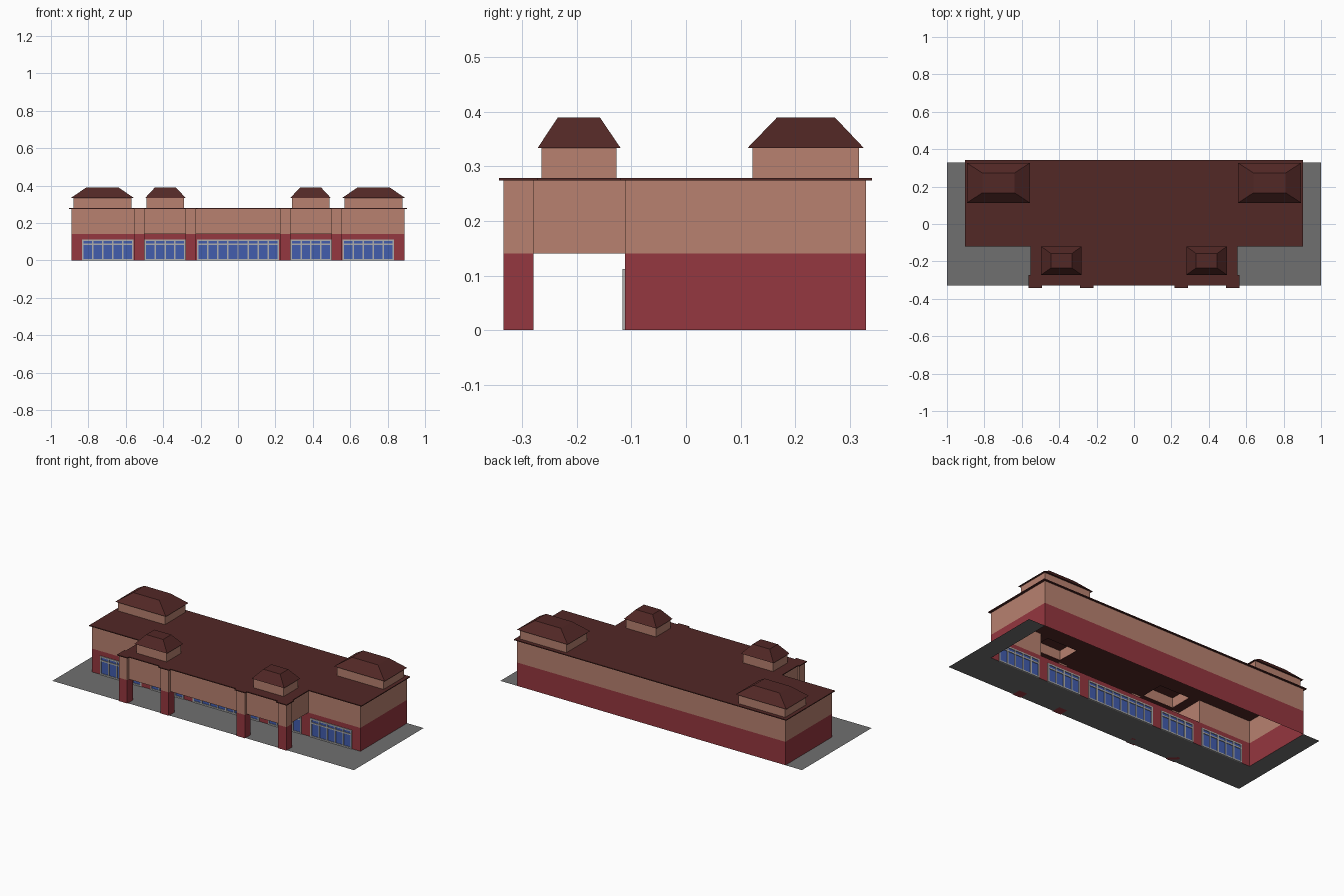
import bpy, bmesh

if "Cube" in bpy.data.objects:
    bpy.data.objects.remove(bpy.data.objects["Cube"])


def mat(name, rgb):
    m = bpy.data.materials.new(name)
    m.diffuse_color = (*rgb, 1)
    m.use_nodes = True
    m.node_tree.nodes["Principled BSDF"].inputs["Base Color"].default_value = m.diffuse_color
    return m


TAN = mat("tan_plaster", (0.48, 0.22, 0.16))
RED = mat("red_brick", (0.30, 0.038, 0.05))
ROOF = mat("dark_roof", (0.085, 0.021, 0.019))
BLUE = mat("blue_glass", (0.055, 0.11, 0.42))
FRAME = mat("window_frame", (0.42, 0.42, 0.42))
PAVE = mat("paving", (0.16, 0.16, 0.16))


def finish(name, bm, m):
    me = bpy.data.meshes.new(name)
    bm.to_mesh(me)
    bm.free()
    me.materials.append(m)
    ob = bpy.data.objects.new(name, me)
    bpy.context.collection.objects.link(ob)
    return ob


def frustum(bm, bottom, top, z0, z1):
    """Closed block between two rectangles (x0, x1, y0, y1)."""
    def ring(r, z):
        return [bm.verts.new(p) for p in ((r[0], r[2], z), (r[1], r[2], z),
                                          (r[1], r[3], z), (r[0], r[3], z))]
    a, b = ring(bottom, z0), ring(top, z1)
    bm.faces.new(a[::-1])
    bm.faces.new(b)
    for i in range(4):
        j = (i + 1) % 4
        bm.faces.new((a[i], a[j], b[j], b[i]))


def box(bm, x0, x1, y0, y1, z0, z1):
    frustum(bm, (x0, x1, y0, y1), (x0, x1, y0, y1), z0, z1)


def sheet(name, us, vs, keep, place, m, thick=0):
    """Sheet made of grid cells, skipping the ones not kept; optional thickness."""
    us, vs = sorted(set(us)), sorted(set(vs))
    bm = bmesh.new()
    for u0, u1 in zip(us, us[1:]):
        for v0, v1 in zip(vs, vs[1:]):
            if keep((u0 + u1) / 2, (v0 + v1) / 2):
                bm.faces.new([bm.verts.new(place(u, v)) for u, v in
                              ((u0, v0), (u1, v0), (u1, v1), (u0, v1))])
    bmesh.ops.remove_doubles(bm, verts=bm.verts[:], dist=1e-5)
    if thick:
        r = bmesh.ops.extrude_face_region(bm, geom=bm.faces[:], use_keep_orig=True)
        up = [e for e in r["geom"] if isinstance(e, bmesh.types.BMVert)]
        bmesh.ops.translate(bm, verts=up, vec=(0, 0, thick))
        bmesh.ops.recalc_face_normals(bm, faces=bm.faces[:])
    return finish(name, bm, m)


def wall(name, path, z0, z1, m, closed=False):
    bm = bmesh.new()
    rows = [(bm.verts.new((x, y, z0)), bm.verts.new((x, y, z1))) for x, y in path]
    nxt = rows[1:] + (rows[:1] if closed else [])
    for a, b in zip(rows, nxt):
        bm.faces.new((a[0], b[0], b[1], a[1]))
    return finish(name, bm, m)


def within(r, x, y):
    return r[0] < x < r[1] and r[2] < y < r[3]


W, B, F = 0.89, 0.33, -0.112          # half width, back, shop front
CX, CY = 0.545, -0.32                 # canopy half width, canopy front
MID, TOP = 0.14, 0.275                # colour change, wall top

# Paving around the open building footprint
sheet("paving", (-1, -W, W, 1), (-0.33, F, B),
      lambda x, y: not within((-W, W, F, B), x, y),
      lambda x, y: (x, y, 0), PAVE)

# Walls: red base, tan upper band wrapping round the canopy
wall("base_wall", [(W, F), (W, B), (-W, B), (-W, F)], 0, MID, RED)
wall("upper_wall", [(-CX, F), (-CX, CY), (CX, CY), (CX, F), (W, F), (W, B),
                    (-W, B), (-W, F)], MID, TOP, TAN, closed=True)
sheet("canopy_soffit", (-CX, CX), (CY, F), lambda x, y: True,
      lambda x, y: (x, y, MID), TAN)

# Shop front with five openings: (x0, x1, panes)
WH = 0.112
wins = [(-0.835, -0.56, 5), (-0.5, -0.28, 4), (-0.22, 0.22, 8),
        (0.28, 0.5, 4), (0.56, 0.835, 5)]
sheet("shop_front_wall", [-W, W] + [w[i] for w in wins for i in (0, 1)],
      (0, WH, MID),
      lambda x, z: z > WH or not any(a < x < b for a, b, n in wins),
      lambda x, z: (x, F, z), RED)
for i, (a, b, n) in enumerate(wins):
    wall(f"window_glass_{i}", [(a, F), (b, F)], 0, WH, BLUE)
    bm = bmesh.new()
    t, y0, y1 = 0.004, F - 0.004, F + 0.004
    for k in range(n + 1):
        x = a + t + (b - a - 2 * t) * k / n
        box(bm, x - t, x + t, y0, y1, 0, WH)
    for z in (0.004, 0.085, WH - 0.004):
        box(bm, a, b, y0, y1, z - t, z + t)
    finish(f"window_frame_{i}", bm, FRAME)

# Pillars along the canopy front
pillars = [(-0.555, -0.5), (-0.28, -0.225), (0.225, 0.28), (0.5, 0.555)]
PY0, PY1 = -0.335, -0.28
for name, z0, z1, m in (("pillar_base", 0, MID, RED), ("pillar_top", MID, TOP, TAN)):
    for i, (a, b) in enumerate(pillars):
        bm = bmesh.new()
        box(bm, a, b, PY0, PY1, z0, z1)
        finish(f"{name}_{i}", bm, m)

# Roof towers: body, eaves and flat top rectangles, mirrored left and right
towers = []
for s in (-1, 1):
    for cx, hb, he, ht, yb, ye, yt in (
            (0.388, 0.1, 0.108, 0.056, (-0.265, -0.127), (-0.272, -0.12), (-0.235, -0.158)),
            (0.725, 0.155, 0.168, 0.086, (0.122, 0.317), (0.113, 0.326), (0.167, 0.273))):
        c = s * cx
        towers.append([(c - h, c + h, *y) for h, y in ((hb, yb), (he, ye), (ht, yt))])
for i, (body, eave, top) in enumerate(towers):
    x0, x1, y0, y1 = body
    wall(f"tower_wall_{i}", [(x0, y0), (x1, y0), (x1, y1), (x0, y1)],
         TOP, 0.335, TAN, closed=True)
    bm = bmesh.new()
    frustum(bm, eave, top, 0.334, 0.39)
    finish(f"tower_roof_{i}", bm, ROOF)

# Thin overhanging roof, open under the towers
o = 0.008
slabs = [(-0.903, 0.903, -0.12, 0.341), (-CX - o, CX + o, CY - o, 0)]
slabs += [(a - o, b + o, PY0 - o, PY1 + o) for a, b in pillars]
holes = [t[0] for t in towers]
sheet("main_roof", [r[i] for r in slabs + holes for i in (0, 1)],
      [r[i] for r in slabs + holes for i in (2, 3)],
      lambda x, y: any(within(r, x, y) for r in slabs)
      and not any(within(h, x, y) for h in holes),
      lambda x, y: (x, y, 0.274), ROOF, thick=0.005)
